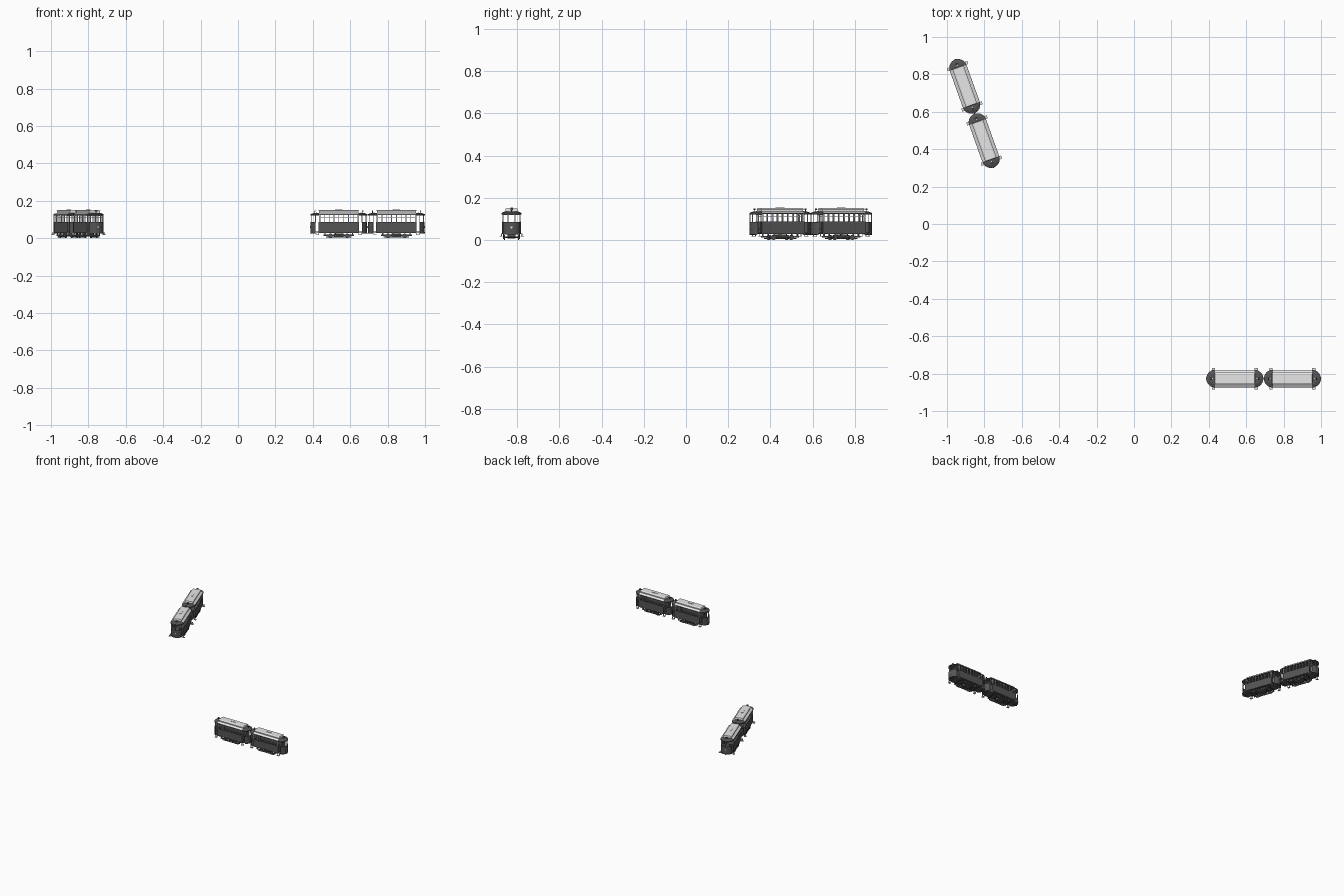
import bpy, bmesh, math
from mathutils import Matrix

if "Cube" in bpy.data.objects:
    bpy.data.objects.remove(bpy.data.objects["Cube"])


def material(name, v):
    m = bpy.data.materials.new(name)
    m.diffuse_color = (v, v, v, 1)
    m.use_nodes = True
    m.node_tree.nodes["Principled BSDF"].inputs["Base Color"].default_value = m.diffuse_color
    return m


DARK = material("dark grey paint", 0.09)
LIGHT = material("light grey paint", 0.8)

parts = []


class Part:
    """Collects simple shapes into one mesh, in car space (x along the car)."""

    def __init__(self, name, mat):
        self.name, self.mat, self.bm = name, mat, bmesh.new()

    def box(self, x0, x1, y0, y1, z0, z1):
        m = Matrix.Translation(((x0 + x1) / 2, (y0 + y1) / 2, (z0 + z1) / 2))
        bmesh.ops.create_cube(self.bm, size=1, matrix=m @ Matrix.Diagonal((x1 - x0, y1 - y0, z1 - z0, 1)))

    def mirror_box(self, x0, x1, y0, y1, z0, z1, sx=(1, -1), sy=(1, -1)):
        for a in sx:
            for b in sy:
                xs, ys = sorted((a * x0, a * x1)), sorted((b * y0, b * y1))
                self.box(xs[0], xs[1], ys[0], ys[1], z0, z1)

    def cyl(self, c, r, d, axis="Z", n=14):
        rot = {"Z": Matrix(), "X": Matrix.Rotation(math.pi / 2, 4, "Y"),
               "Y": Matrix.Rotation(math.pi / 2, 4, "X")}[axis]
        bmesh.ops.create_cone(self.bm, cap_ends=True, segments=n, radius1=r, radius2=r,
                              depth=d, matrix=Matrix.Translation(c) @ rot)

    def prism(self, pts, z0, z1, top=None):
        """Extrude an outline upward; top gives an optional tapered upper outline."""
        lo = [self.bm.verts.new((x, y, z0)) for x, y in pts]
        hi = [self.bm.verts.new((x, y, z1)) for x, y in (top or pts)]
        n = len(lo)
        self.bm.faces.new(lo[::-1])
        self.bm.faces.new(hi)
        for i in range(n):
            self.bm.faces.new((lo[i], lo[(i + 1) % n], hi[(i + 1) % n], hi[i]))

    def done(self):
        bmesh.ops.recalc_face_normals(self.bm, faces=self.bm.faces)
        me = bpy.data.meshes.new(self.name)
        self.bm.to_mesh(me)
        self.bm.free()
        me.materials.append(self.mat)
        parts.append((self.name, me))


CX, R = 0.105, 0.046   # centre and radius of the rounded platform ends


def arc(s, r, a=90, n=14):
    return [(s * (CX + r * math.cos(math.radians(t))), s * r * math.sin(math.radians(t)))
            for t in [-a + 2 * a * i / n for i in range(n + 1)]]


def rect(a, b):
    return [(-a, -b), (a, -b), (a, b), (-a, b)]


# floor with rounded ends
p = Part("floor", DARK)
p.prism(arc(1, R) + arc(-1, R), 0.031, 0.036)
p.done()

# lower saloon walls, end bulkheads
p = Part("lower_body", DARK)
p.mirror_box(-0.108, 0.108, 0.041, 0.0455, 0.029, 0.087, sx=(1,))
p.mirror_box(0.101, 0.105, 0.013, 0.042, 0.036, 0.086)
p.done()

# curved dash panels at both ends
p = Part("dash_panel", DARK)
for s in (1, -1):
    p.prism(arc(s, R, 64) + arc(s, R - 0.003, 64)[::-1], 0.031, 0.086)
p.done()

# window posts, transom and bulkhead door posts
p = Part("window_post", LIGHT)
for i in range(9):
    x = -0.103 + 0.206 * i / 8
    w = 0.004 if i in (0, 8) else 0.002
    p.mirror_box(x - w, x + w, 0.040, 0.0435, 0.087, 0.125, sx=(1,))
p.mirror_box(-0.104, 0.104, 0.0405, 0.043, 0.112, 0.114, sx=(1,))
p.mirror_box(0.101, 0.104, 0.012, 0.015, 0.036, 0.127)
p.mirror_box(0.101, 0.104, -0.042, 0.042, 0.118, 0.125, sy=(1,))
p.done()

# platform posts
p = Part("platform_post", LIGHT)
for s in (1, -1):
    for a in (-64, -24, 24, 64):
        t = math.radians(a)
        p.cyl((s * (CX + 0.044 * math.cos(t)), 0.044 * math.sin(t), 0.105), 0.0018, 0.04, n=8)
p.done()

# dark eaves, ceiling and rounded roof hoods
p = Part("roof_hood", DARK)
p.mirror_box(-CX, CX, 0.038, 0.0475, 0.124, 0.128, sx=(1,))
p.box(-CX, CX, -0.038, 0.038, 0.1255, 0.1275)
for s in (1, -1):
    p.prism(arc(s, 0.0475), 0.121, 0.128)
    p.prism(arc(s, 0.0475), 0.128, 0.135, arc(s, 0.03))
p.done()

# light sloped side roofs
p = Part("side_roof", LIGHT)
p.prism(rect(CX, 0.0455), 0.128, 0.136, rect(CX, 0.033))
p.done()

# raised roof with solid sides, flat overhanging top and a central board
p = Part("raised_roof", LIGHT)
p.box(-0.105, 0.105, -0.029, 0.029, 0.135, 0.146)
p.prism(rect(0.108, 0.032), 0.1455, 0.151, rect(0.106, 0.024))
p.box(-0.02, 0.02, -0.006, 0.006, 0.150, 0.1535)
p.done()

# roof signal lamps on short masts
p = Part("roof_lamp_mast", DARK)
for s in (1, -1):
    p.cyl((s * 0.128, 0, 0.138), 0.0015, 0.014, n=8)
    p.box(s * 0.128 - 0.003, s * 0.128 + 0.003, -0.006, 0.006, 0.142, 0.149)
p.done()

# headlights on the dash and small roof lamps
p = Part("headlight", LIGHT)
for s in (1, -1):
    p.cyl((s * 0.1515, 0, 0.06), 0.005, 0.004, "X")
    p.cyl((s * 0.119, 0, 0.136), 0.003, 0.004)
p.done()

# entrance steps with hangers
p = Part("entrance_step", LIGHT)
p.mirror_box(0.106, 0.123, 0.043, 0.058, 0.017, 0.0195)
for x in (0.106, 0.1215):
    p.mirror_box(x, x + 0.0015, 0.044, 0.051, 0.018, 0.031)
p.done()

# benches along the saloon sides
p = Part("bench", DARK)
p.mirror_box(-0.1, 0.1, 0.026, 0.041, 0.05, 0.054, sx=(1,))
p.done()

# wheels and axles
p = Part("wheel", DARK)
for x in (-0.045, 0.045):
    for s in (1, -1):
        p.cyl((x, s * 0.0325, 0.0125), 0.0125, 0.004, "Y", 20)
    p.cyl((x, 0, 0.0125), 0.003, 0.07, "Y", 8)
p.done()

# truck side frames, axle boxes and springs
p = Part("truck_frame", DARK)
p.mirror_box(-0.082, 0.082, 0.036, 0.039, 0.012, 0.020, sx=(1,))
p.mirror_box(-0.068, 0.068, 0.036, 0.039, 0.005, 0.010, sx=(1,))
p.mirror_box(0.038, 0.052, 0.035, 0.041, 0.005, 0.021)
p.mirror_box(0.070, 0.076, 0.035, 0.040, 0.018, 0.032)
p.mirror_box(0.016, 0.020, 0.036, 0.039, 0.005, 0.032)
p.mirror_box(0.078, 0.082, -0.039, 0.039, 0.016, 0.020, sy=(1,))
p.box(-0.025, 0.025, -0.02, 0.02, 0.008, 0.026)
p.done()

# bumpers and couplers
p = Part("coupler", DARK)
for s in (1, -1):
    p.prism(arc(s, 0.047, 60) + arc(s, 0.042, 60)[::-1], 0.026, 0.032)
p.mirror_box(0.12, 0.154, -0.003, 0.003, 0.024, 0.029, sy=(1,))
p.done()

# place four cars: a straight pair and a turned pair
CARS = [(0.539, -0.827, 0), (0.847, -0.827, 0), (-0.905, 0.736, -70.3), (-0.801, 0.446, -70.3)]
for n, (x, y, a) in enumerate(CARS, 1):
    for name, me in parts:
        o = bpy.data.objects.new(f"car_{n}_{name}", me)
        bpy.context.collection.objects.link(o)
        o.location = (x, y, 0)
        o.rotation_euler.z = math.radians(a)
